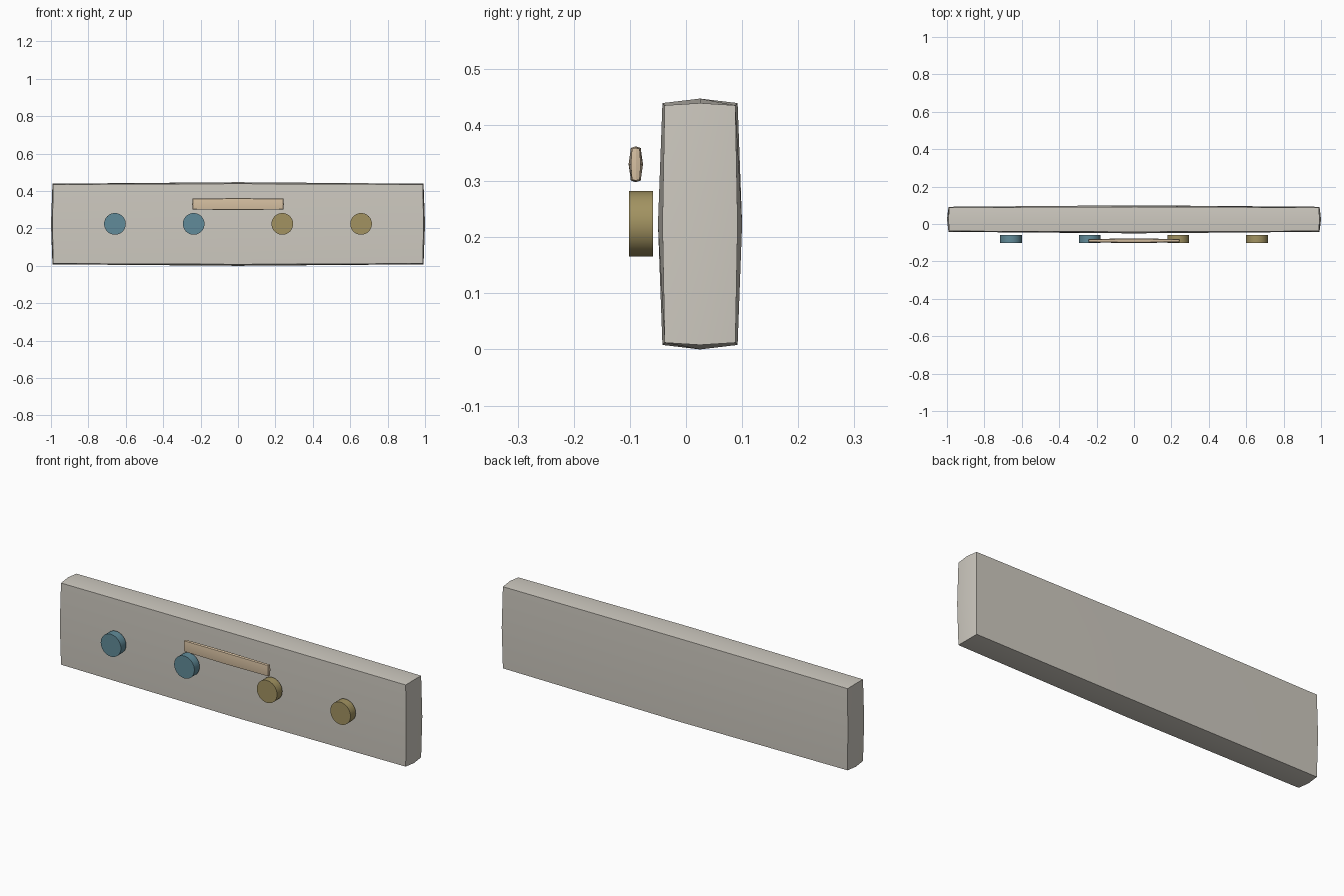
import bpy, bmesh, math

if "Cube" in bpy.data.objects:
    bpy.data.objects.remove(bpy.data.objects["Cube"])


def material(name, rgb):
    m = bpy.data.materials.new(name)
    m.diffuse_color = (*rgb, 1)
    m.use_nodes = True
    m.node_tree.nodes["Principled BSDF"].inputs["Base Color"].default_value = m.diffuse_color
    return m


GREY = material("warm_grey", (0.62, 0.59, 0.53))
BLUE = material("dusty_blue", (0.12, 0.26, 0.32))
GOLD = material("olive_gold", (0.36, 0.29, 0.12))
TAN = material("pale_tan", (0.68, 0.53, 0.36))


def finish(bm, name, mat, loc):
    mesh = bpy.data.meshes.new(name)
    bm.to_mesh(mesh)
    bm.free()
    mesh.materials.append(mat)
    ob = bpy.data.objects.new(name, mesh)
    ob.location = loc
    bpy.context.collection.objects.link(ob)
    bpy.ops.object.select_all(action='DESELECT')
    ob.select_set(True)
    bpy.context.view_layer.objects.active = ob
    bpy.ops.object.shade_smooth_by_angle(angle=math.radians(30))
    return ob


def pillow_box(name, half, drop, loc, mat):
    """Once-subdivided box whose faces bulge: edges and corners sit lower."""
    bm = bmesh.new()
    bmesh.ops.create_cube(bm, size=2)
    bmesh.ops.subdivide_edges(bm, edges=bm.edges[:], cuts=1, use_grid_fill=True)
    for v in bm.verts:
        c = [round(k) for k in v.co]
        for i in range(3):
            p, q = abs(c[i - 1]), abs(c[i - 2])
            v.co[i] = c[i] * (half[i] - drop[i] * (p + q - 0.5 * p * q))
    return finish(bm, name, mat, loc)


def knob(name, x, mat):
    bm = bmesh.new()
    bmesh.ops.create_cone(bm, cap_ends=True, segments=32, radius1=0.058,
                          radius2=0.058, depth=0.043)
    for v in bm.verts:
        v.co = (v.co.x, -v.co.z, v.co.y)
    return finish(bm, name, mat, (x, -0.08, 0.224))


# Main slab
pillow_box("main_body", (1.0, 0.075, 0.2235), (0.008, 0.008, 0.008),
           (0, 0.025, 0.2235), GREY)

# Slim bar floating in front of the slab
pillow_box("front_bar", (0.245, 0.0128, 0.032), (0.003, 0.004, 0.003),
           (0, -0.0895, 0.33), TAN)

# Round knobs, blue on the left and gold on the right
for side, mat, word in ((-1, BLUE, "left"), (1, GOLD, "right")):
    knob(f"{word}_inner_knob", side * 0.237, mat)
    knob(f"{word}_outer_knob", side * 0.658, mat)
